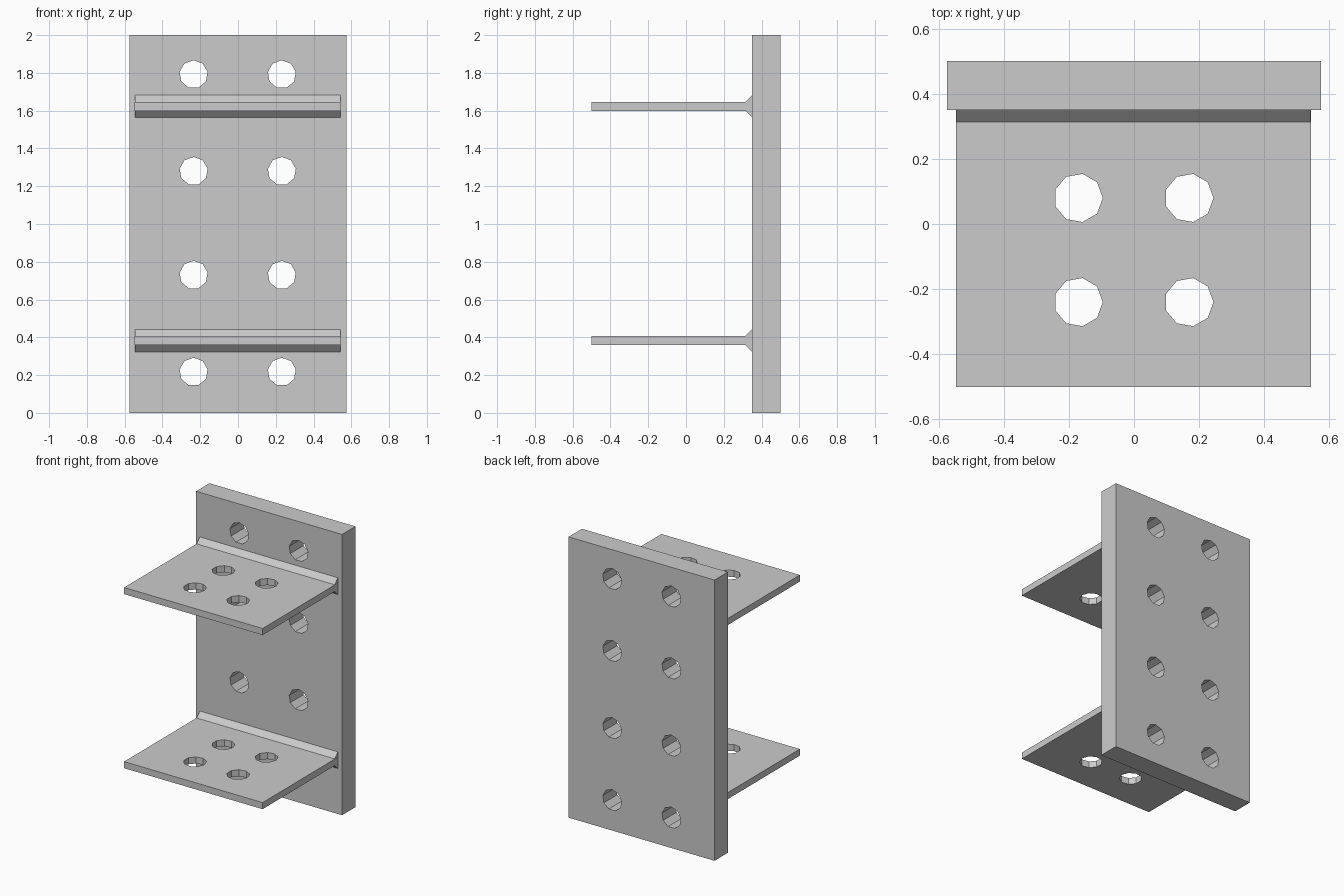
import bpy, bmesh
from math import cos, sin, pi
from mathutils import Matrix

cube = bpy.data.objects.get("Cube")
if cube:
    bpy.data.objects.remove(cube)

steel = bpy.data.materials.new("grey_steel")
steel.use_nodes = True
grey = (0.6, 0.6, 0.6, 1)
steel.diffuse_color = grey
steel.node_tree.nodes["Principled BSDF"].inputs["Base Color"].default_value = grey


def plate(name, outline, holes, thickness, matrix, start=0, radius=0.075):
    """Flat plate from an outline with nine-sided holes, extruded evenly about its plane."""
    curve = bpy.data.curves.new(name, "CURVE")
    curve.dimensions, curve.fill_mode = "2D", "BOTH"
    curve.extrude = thickness / 2
    loops = [outline]
    for cx, cy in holes:
        angles = [start + i * 2 * pi / 9 for i in range(9)]
        loops.append([(cx + radius * cos(a), cy + radius * sin(a)) for a in angles])
    for loop in loops:
        spline = curve.splines.new("POLY")
        spline.points.add(len(loop) - 1)
        for point, (x, y) in zip(spline.points, loop):
            point.co = (x, y, 0, 1)
        spline.use_cyclic_u = True
    helper = bpy.data.objects.new(name + "_outline", curve)
    mesh = bpy.data.meshes.new_from_object(helper)
    bpy.data.objects.remove(helper)
    bpy.data.curves.remove(curve)

    # Weld the caps to the rim and place the part
    bm = bmesh.new()
    bm.from_mesh(mesh)
    bmesh.ops.remove_doubles(bm, verts=bm.verts, dist=0.0001)
    bmesh.ops.recalc_face_normals(bm, faces=bm.faces)
    bm.transform(matrix)
    for face in bm.faces:
        face.smooth = False
    bm.to_mesh(mesh)
    bm.free()
    mesh.name = name
    mesh.materials.clear()
    mesh.materials.append(steel)
    obj = bpy.data.objects.new(name, mesh)
    bpy.context.collection.objects.link(obj)
    return obj


def rectangle(x0, y0, x1, y1):
    return [(x0, y0), (x1, y0), (x1, y1), (x0, y1)]


# Upright back plate with two columns of bolt holes
upright = Matrix.Translation((0, 0.425, 0)) @ Matrix.Rotation(pi / 2, 4, "X")
bolts = [(x, z) for x in (-0.235, 0.232) for z in (0.217, 0.73, 1.28, 1.792)]
plate("back_plate", rectangle(-0.575, 0, 0.575, 2), bolts, 0.15, upright, pi / 2)

# Shelves with four holes, each joined to the back by a weld bead above and below
shelf_holes = [(x, y) for x in (-0.171, 0.169) for y in (-0.24, 0.08)]
half = 0.0235
for label, height in (("lower", 0.383), ("upper", 1.623)):
    plate(label + "_shelf", rectangle(-0.547, -0.5, 0.544, 0.35), shelf_holes,
          2 * half, Matrix.Translation((0, 0, height)))
    for side, sign in (("top", 1), ("bottom", -1)):
        # Triangle profile in y and z, swept along x
        profile = [(0.314, sign * half), (0.35, sign * half), (0.35, sign * (half + 0.036))]
        along_x = Matrix(((0, 0, 1, -0.002), (1, 0, 0, 0), (0, 1, 0, height), (0, 0, 0, 1)))
        plate(f"{label}_{side}_weld", profile, [], 1.088, along_x)
